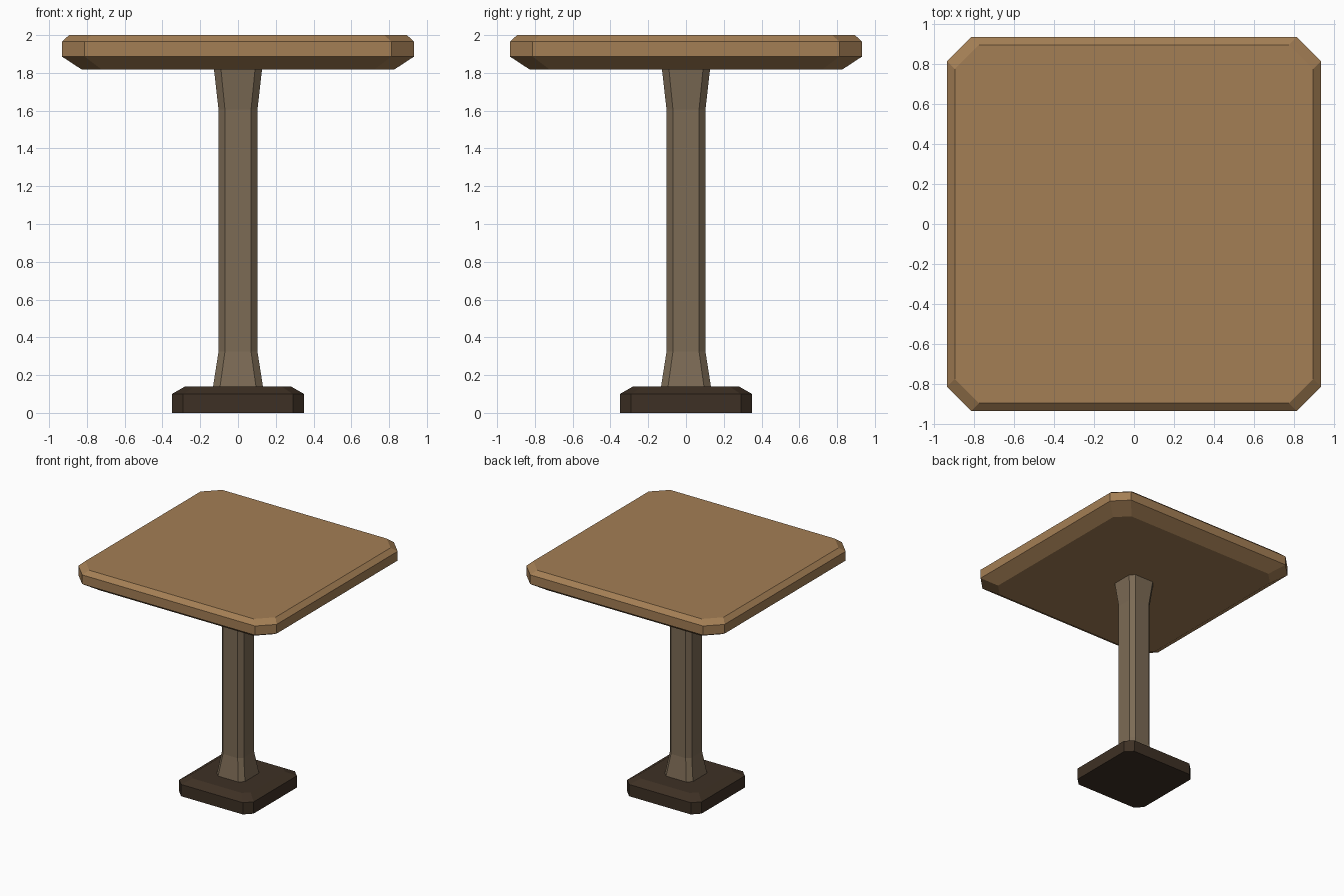
import bpy, bmesh

if "Cube" in bpy.data.objects:
    bpy.data.objects.remove(bpy.data.objects["Cube"])


def ring(half, cut, z):
    """Square outline with chamfered corners, counter-clockwise."""
    a, b = half, half - cut
    return [(a, -b, z), (a, b, z), (b, a, z), (-b, a, z),
            (-a, b, z), (-a, -b, z), (-b, -a, z), (b, -a, z)]


def stacked_part(name, levels, color):
    """Loft chamfered squares given as (z, half width, corner cut), capped."""
    bm = bmesh.new()
    loops = [[bm.verts.new(p) for p in ring(h, c, z)] for z, h, c in levels]
    for lo, hi in zip(loops, loops[1:]):
        for i in range(8):
            j = (i + 1) % 8
            bm.faces.new((lo[i], lo[j], hi[j], hi[i]))
    bm.faces.new(loops[0][::-1])
    bm.faces.new(loops[-1])
    mesh = bpy.data.meshes.new(name)
    bm.to_mesh(mesh)
    bm.free()
    mat = bpy.data.materials.new(name + "_material")
    mat.diffuse_color = (*color, 1)
    mat.use_nodes = True
    mat.node_tree.nodes["Principled BSDF"].inputs["Base Color"].default_value = mat.diffuse_color
    mesh.materials.append(mat)
    obj = bpy.data.objects.new(name, mesh)
    bpy.context.collection.objects.link(obj)
    return obj


# Foot block with sloped upper edge
stacked_part("base", [(0, 0.35, 0.06), (0.10, 0.35, 0.06), (0.14, 0.28, 0.05)],
             (0.048, 0.030, 0.018))

# Column flaring at both ends
stacked_part("column", [(0.14, 0.132, 0.037), (0.325, 0.103, 0.034),
                        (1.605, 0.103, 0.034), (1.817, 0.127, 0.037)],
             (0.20, 0.145, 0.09))

# Table top, undercut below and bevelled above
stacked_part("table_top", [(1.817, 0.826, 0.105), (1.887, 0.933, 0.12),
                           (1.965, 0.933, 0.12), (2.0, 0.894, 0.12)],
             (0.37, 0.21, 0.09))
